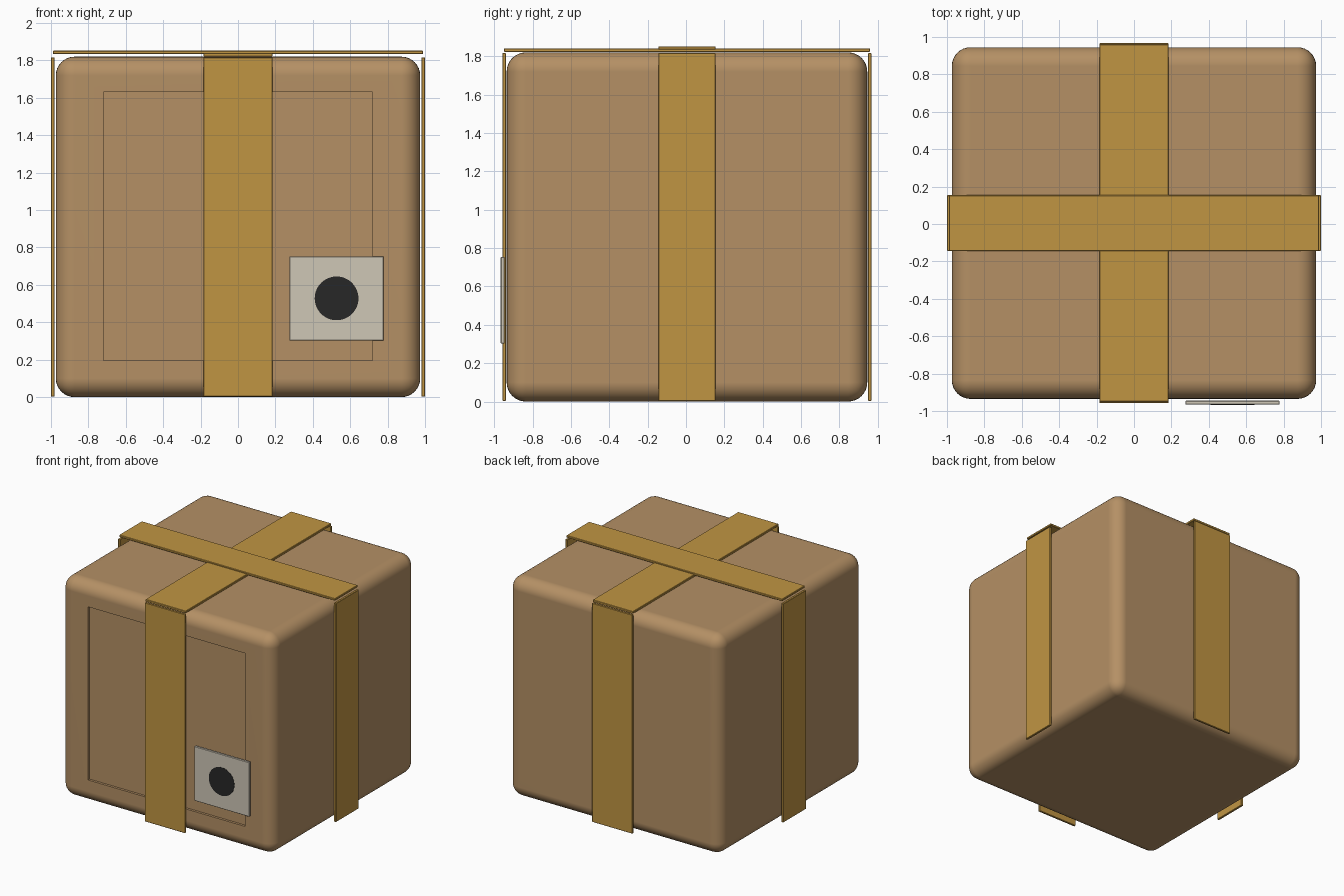
import bpy, bmesh
from math import radians
from mathutils import Matrix, Vector

if "Cube" in bpy.data.objects:
    bpy.data.objects.remove(bpy.data.objects["Cube"])

YC = 0.005  # depth centre of the box (the label sticks out at the front)


def material(name, rgb):
    m = bpy.data.materials.new(name)
    m.diffuse_color = (*rgb, 1)
    m.use_nodes = True
    m.node_tree.nodes["Principled BSDF"].inputs["Base Color"].default_value = m.diffuse_color
    return m


CARD = material("cardboard", (0.46, 0.28, 0.13))
TAPE = material("tape", (0.53, 0.30, 0.055))
PAPER = material("paper", (0.62, 0.57, 0.47))
BLACK = material("black", (0.02, 0.02, 0.02))


def finish(name, bm, mat):
    bmesh.ops.recalc_face_normals(bm, faces=bm.faces[:])
    me = bpy.data.meshes.new(name)
    bm.to_mesh(me)
    bm.free()
    me.materials.append(mat)
    ob = bpy.data.objects.new(name, me)
    bpy.context.collection.objects.link(ob)
    bpy.ops.object.select_all(action='DESELECT')
    ob.select_set(True)
    bpy.context.view_layer.objects.active = ob
    bpy.ops.object.shade_smooth_by_angle(angle=radians(35))
    return ob


def block(lo, hi, bevel, segments):
    lo, hi = Vector(lo), Vector(hi)
    bm = bmesh.new()
    bmesh.ops.create_cube(bm, size=1)
    for v in bm.verts:
        v.co = Vector((v.co[i] + 0.5) * (hi[i] - lo[i]) + lo[i] for i in range(3))
    bmesh.ops.bevel(bm, geom=bm.edges[:], offset=bevel, segments=segments,
                    profile=0.5, affect='EDGES')
    return bm


def plate(name, lo, hi, mat):
    return finish(name, block(lo, hi, 0.003, 1), mat)


# rounded box with a shallow square recess in the front
bm = block((-0.974, YC - 0.94, 0), (0.974, YC + 0.94, 1.82), 0.1, 8)
bm.normal_update()
front = min(bm.faces, key=lambda f: (round(f.normal.y, 3), -f.calc_area()))
bmesh.ops.inset_individual(bm, faces=[front], thickness=0.02)
for v in front.verts:
    v.co.x = 0.72 if v.co.x > 0 else -0.72
    v.co.z = 1.63 if v.co.z > 0.9 else 0.195
walls = bmesh.ops.extrude_discrete_faces(bm, faces=[front])
for v in walls["faces"][0].verts:
    v.co.y += 0.02
bmesh.ops.remove_doubles(bm, verts=bm.verts[:], dist=1e-5)
box = finish("box", bm, CARD)
wn = box.modifiers.new("even_shading", 'WEIGHTED_NORMAL')
wn.keep_sharp = True

# tape strips down the four sides
W, D = 0.185, 0.149
for side, s in (("right", 1), ("left", -1)):
    a, b = sorted((s * 0.98, s * 1.0))
    plate(side + "_tape", (a, YC - D, 0.003), (b, YC + D, 1.817), TAPE)
for side, s in (("back", 1), ("front", -1)):
    a, b = sorted((YC + s * 0.944, YC + s * 0.962))
    plate(side + "_tape", (-W, a, 0.003), (W, b, 1.817), TAPE)

# crossing tape strips on the top
plate("top_tape_lengthwise", (-W, YC - 0.954, 1.822), (W, YC + 0.954, 1.841), TAPE)
plate("top_tape_crosswise", (-0.99, YC - D, 1.834), (0.99, YC + D, 1.852), TAPE)

# label with a round black mark
plate("label", (0.275, -0.966, 0.302), (0.778, -0.945, 0.753), PAPER)
bm = bmesh.new()
bmesh.ops.create_cone(bm, cap_ends=True, segments=48, radius1=0.117, radius2=0.117, depth=0.01,
                      matrix=Matrix.Translation((0.527, -0.963, 0.528)) @ Matrix.Rotation(radians(90), 4, 'X'))
finish("label_mark", bm, BLACK)
